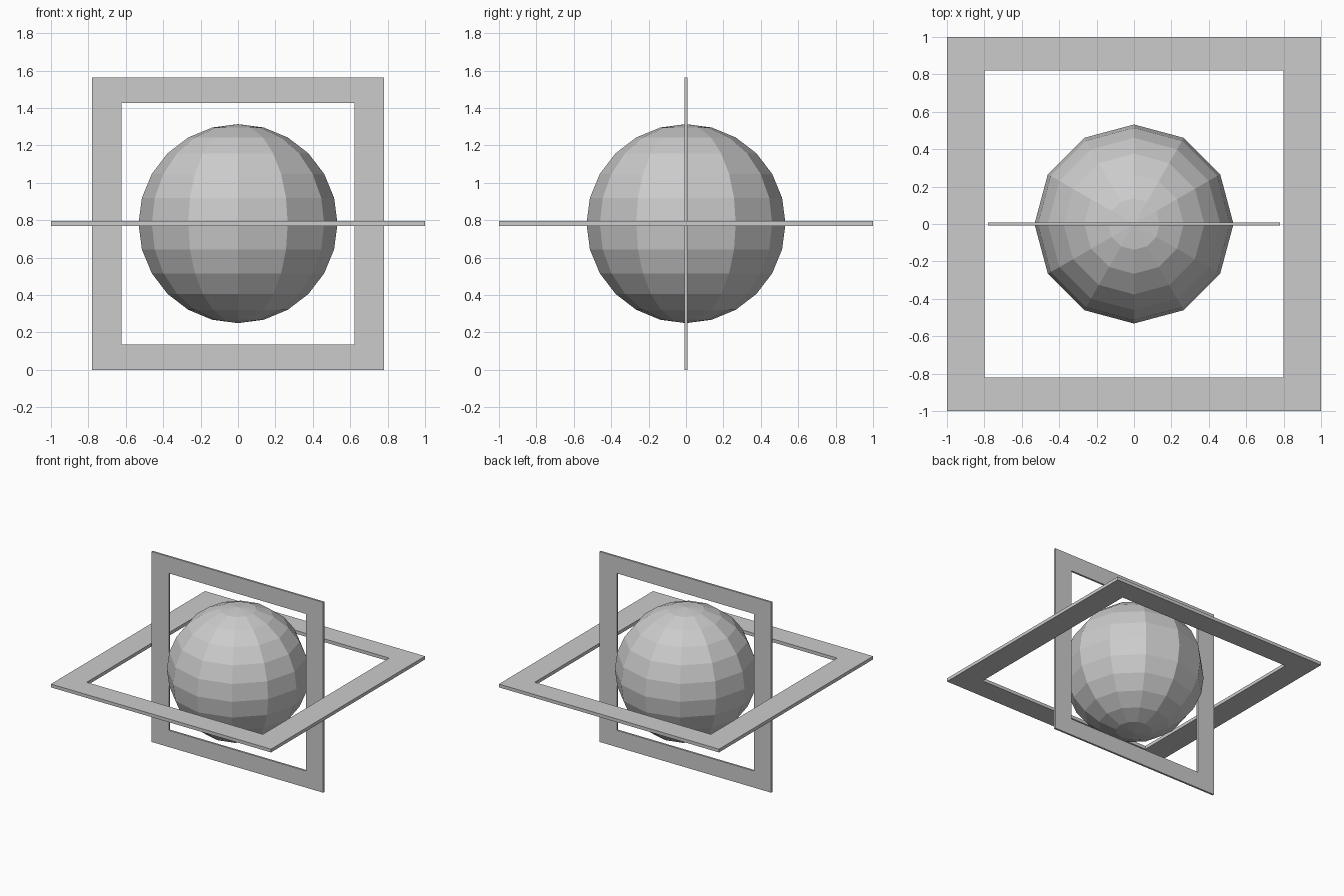
import bpy, bmesh

if "Cube" in bpy.data.objects:
    bpy.data.objects.remove(bpy.data.objects["Cube"])

CZ = 0.782  # common centre height


def frame(name, outer, inner, thick, to_world):
    """Rectangular picture-frame: half sizes outer/inner, extruded by thick."""
    bm = bmesh.new()
    corners = [(-1, -1), (1, -1), (1, 1), (-1, 1)]

    def loop(size, t):
        return [bm.verts.new(to_world(sx * size[0], sy * size[1], t)) for sx, sy in corners]

    h = thick / 2
    loops = [loop(outer, -h), loop(outer, h), loop(inner, h), loop(inner, -h)]
    for a, b in zip(loops, loops[1:] + loops[:1]):
        for i in range(4):
            j = (i + 1) % 4
            bm.faces.new((a[i], a[j], b[j], b[i]))
    bmesh.ops.recalc_face_normals(bm, faces=bm.faces)
    mesh = bpy.data.meshes.new(name)
    bm.to_mesh(mesh)
    bm.free()
    obj = bpy.data.objects.new(name, mesh)
    bpy.context.collection.objects.link(obj)
    return obj


# Faceted ball
bpy.ops.mesh.primitive_uv_sphere_add(segments=12, ring_count=12, radius=0.532, location=(0, 0, CZ))
bpy.context.object.name = "ball"

# Horizontal square frame
frame("horizontal_frame", (1.0, 1.0), (0.80, 0.82), 0.027,
      lambda u, v, t: (u, v, CZ + t))

# Upright square frame
frame("upright_frame", (0.78, CZ - 0.002 + 0.002), (0.622, 0.645), 0.016,
      lambda u, v, t: (u, t, CZ + v))
